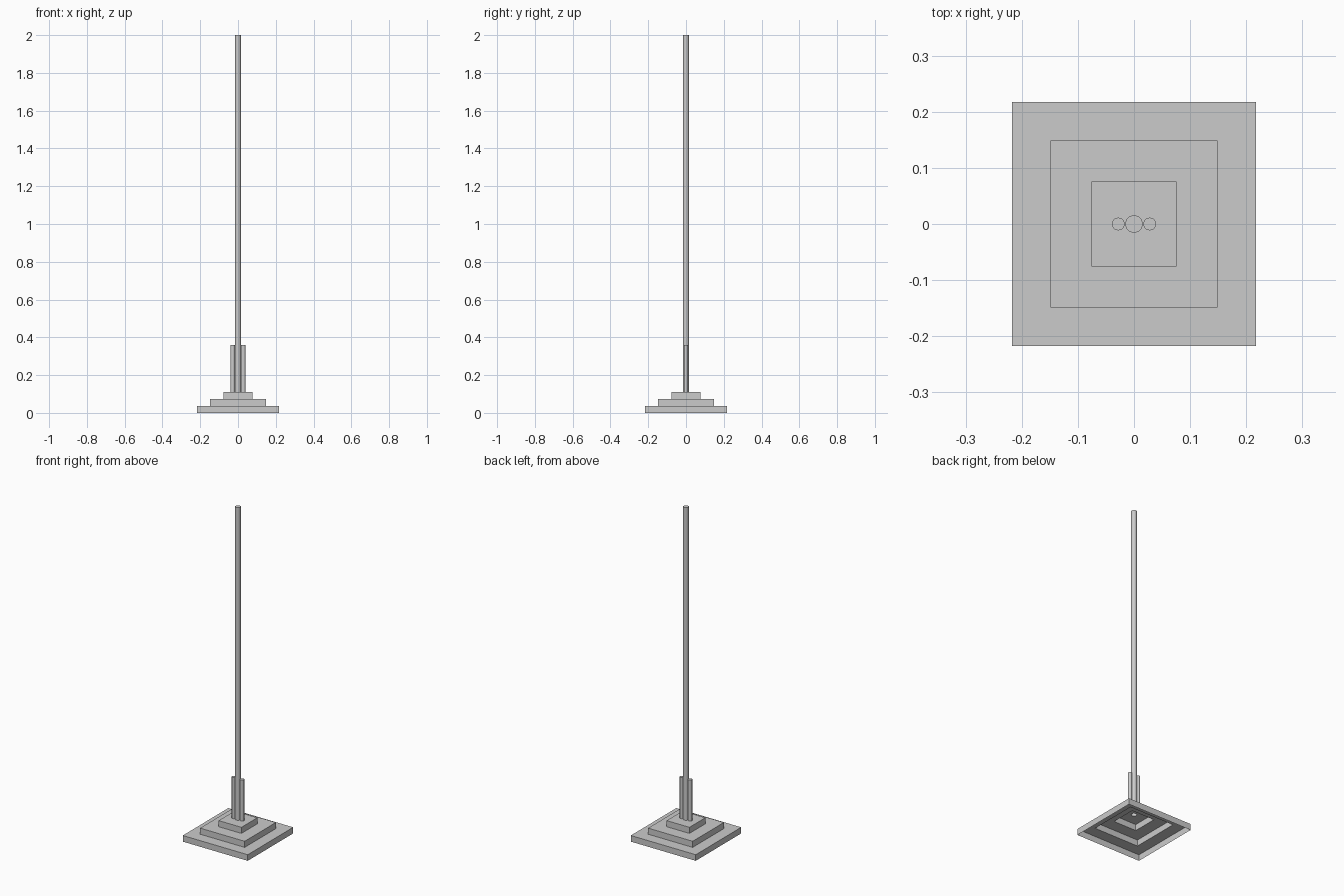
import bpy
import bmesh
import math

cube = bpy.data.objects.get("Cube")
if cube:
    bpy.data.objects.remove(cube, do_unlink=True)

grey = bpy.data.materials.new("plain_grey")
grey.use_nodes = True
COLOUR = (0.6, 0.6, 0.6, 1)
grey.diffuse_color = COLOUR
grey.node_tree.nodes["Principled BSDF"].inputs["Base Color"].default_value = COLOUR

SIDES = 32
STEP = 0.037
DECK = 3 * STEP
POLE_RADIUS = 0.0155


def finish(name, bm, smooth=False):
    mesh = bpy.data.meshes.new(name)
    bm.normal_update()
    bm.to_mesh(mesh)
    bm.free()
    mesh.materials.append(grey)
    obj = bpy.data.objects.new(name, mesh)
    bpy.context.collection.objects.link(obj)
    if smooth:
        bpy.ops.object.select_all(action="DESELECT")
        obj.select_set(True)
        bpy.context.view_layer.objects.active = obj
        bpy.ops.object.shade_smooth_by_angle(angle=math.radians(35))
    return obj


def ring(bm, radius, z, count, x=0, turn=0):
    """Closed loop of points; four points give a square."""
    angles = [turn + 2 * math.pi * i / count for i in range(count)]
    verts = [bm.verts.new((x + radius * math.cos(a), radius * math.sin(a), z)) for a in angles]
    edges = [bm.edges.new((verts[i], verts[(i + 1) % count])) for i in range(count)]
    return verts, edges


def bridge(bm, lower, upper):
    n = len(lower)
    for i in range(n):
        j = (i + 1) % n
        bm.faces.new((lower[i], lower[j], upper[j], upper[i]))


# Stepped base: a thin shell, open underneath
bm = bmesh.new()
previous = None
for level, half in enumerate((0.217, 0.149, 0.076)):
    for z in (level * STEP, (level + 1) * STEP):
        verts, edges = ring(bm, half * math.sqrt(2), z, 4, turn=math.pi / 4)
        if previous:
            bridge(bm, previous, verts)
        previous = verts
# Top deck with a round opening into the pole
hole, hole_edges = ring(bm, POLE_RADIUS, DECK, SIDES)
bmesh.ops.triangle_fill(bm, edges=edges + hole_edges, use_beauty=True, normal=(0, 0, 1))
finish("stepped_base", bm)


def tube(name, x, radius, top):
    """Upright tube with a closed top and open foot."""
    bm = bmesh.new()
    lower, _ = ring(bm, radius, DECK, SIDES, x)
    upper, _ = ring(bm, radius, top, SIDES, x)
    bridge(bm, lower, upper)
    bm.faces.new(upper)
    finish(name, bm, smooth=True)


# Tall pole and the two short support posts beside it
tube("pole", 0, POLE_RADIUS, 2)
for side, x in (("left", 0.028), ("right", -0.028)):
    tube(side + "_support_post", x, 0.0113, 0.36)
